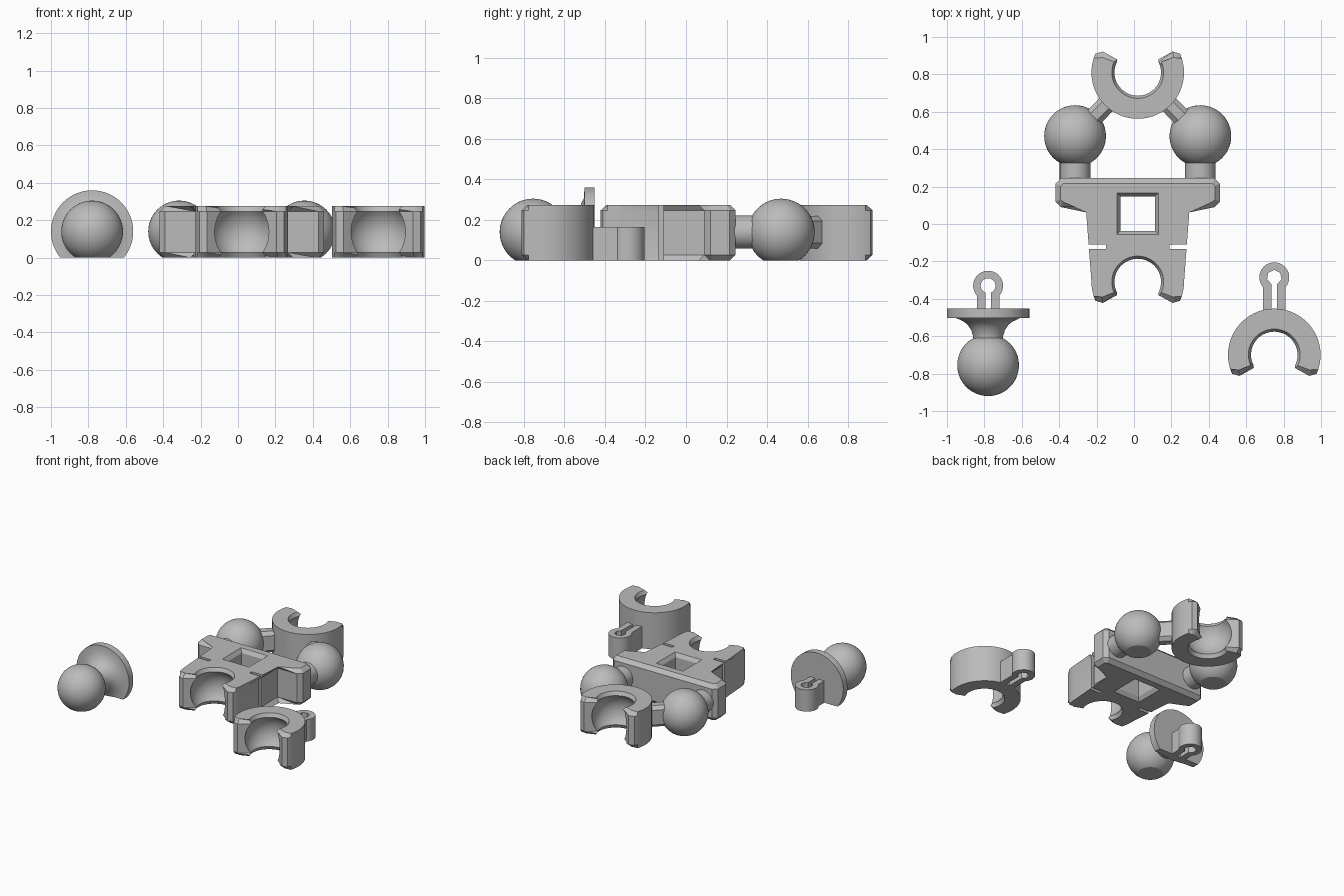
import bpy
import bmesh
from math import sin, cos, radians, sqrt, pi
from mathutils import Matrix, Vector

cube = bpy.data.objects.get("Cube")
if cube:
    bpy.data.objects.remove(cube, do_unlink=True)

GREY = (0.5, 0.5, 0.5, 1)
mat = bpy.data.materials.new("plain grey")
mat.use_nodes = True
mat.diffuse_color = GREY
mat.node_tree.nodes["Principled BSDF"].inputs["Base Color"].default_value = GREY

HEIGHT, MID = 0.275, 0.1375      # slab thickness and its middle
BALL, AXIS = 0.165, 0.14         # ball radius and centre height
CHAMFER = 0.028
R_OUT = 0.2475                   # outer radius of the clips
CX = 0.02                        # centre line of the torso


def polar(r, deg):
    return (r * cos(radians(deg)), r * sin(radians(deg)))


def arc(r, a, b, n):
    return [polar(r, a + (b - a) * i / n) for i in range(n + 1)]


def shade(obj):
    bpy.ops.object.select_all(action="DESELECT")
    obj.select_set(True)
    bpy.context.view_layer.objects.active = obj
    bpy.ops.object.shade_smooth_by_angle(angle=radians(30))


def finish(bm, name, matrix=None, flat_bottom=False, cutters=()):
    """Place the mesh, trim it at the ground if asked, cut it and shade it."""
    if matrix:
        bm.transform(matrix)
    if flat_bottom:
        geom = bm.verts[:] + bm.edges[:] + bm.faces[:]
        cut = bmesh.ops.bisect_plane(bm, geom=geom, plane_co=(0, 0, 0),
                                     plane_no=(0, 0, -1), clear_outer=True)
        rim = [e for e in cut["geom_cut"] if isinstance(e, bmesh.types.BMEdge)]
        bmesh.ops.edgeloop_fill(bm, edges=rim)
    bmesh.ops.recalc_face_normals(bm, faces=bm.faces[:])
    mesh = bpy.data.meshes.new(name)
    bm.to_mesh(mesh)
    bm.free()
    mesh.materials.append(mat)
    obj = bpy.data.objects.new(name, mesh)
    bpy.context.collection.objects.link(obj)
    bpy.context.view_layer.objects.active = obj
    for cutter in cutters:
        mod = obj.modifiers.new("cut", "BOOLEAN")
        mod.operation = "DIFFERENCE"
        mod.solver = "EXACT"
        mod.object = cutter
        bpy.ops.object.modifier_apply(modifier=mod.name)
    for cutter in cutters:
        bpy.data.objects.remove(cutter, do_unlink=True)
    shade(obj)
    return obj


def prism(outline, height, chamfer=0.0):
    bm = bmesh.new()
    low = [bm.verts.new((x, y, 0)) for x, y in outline]
    top = [bm.verts.new((x, y, height)) for x, y in outline]
    bm.faces.new(low[::-1])
    bm.faces.new(top)
    n = len(low)
    for i in range(n):
        j = (i + 1) % n
        bm.faces.new((low[i], low[j], top[j], top[i]))
    if chamfer:
        rims = [e for e in bm.edges if e.verts[0].co.z == e.verts[1].co.z]
        bmesh.ops.bevel(bm, geom=rims, offset=chamfer, segments=1,
                        affect="EDGES", clamp_overlap=False)
    return bm


def lathe(profile, segments=48, phase=0.0):
    """Closed solid turned about z from (radius, z) points."""
    bm = bmesh.new()
    rings = []
    for r, z in profile:
        angles = [phase + 2 * pi * i / segments for i in range(segments)]
        rings.append([bm.verts.new((r * cos(a), r * sin(a), z)) for a in angles])
    for a, b in zip(rings, rings[1:]):
        for i in range(segments):
            j = (i + 1) % segments
            bm.faces.new((a[i], a[j], b[j], b[i]))
    bm.faces.new(rings[0][::-1])
    bm.faces.new(rings[-1])
    return bm


def box(name, size, centre):
    bm = bmesh.new()
    bmesh.ops.create_cube(bm, size=1, matrix=Matrix.Diagonal((*size, 1)))
    return finish(bm, name, Matrix.Translation(centre))


def socket(x, y):
    """Cutter: ball seat with flared rims."""
    seat = 0.166
    zs = [-0.11 + 0.22 * i / 14 for i in range(15)]
    profile = [(0.145, -0.15)] + [(sqrt(seat**2 - z * z), z) for z in zs] + [(0.145, 0.15)]
    return finish(lathe(profile), "socket_cutter", Matrix.Translation((x, y, MID)))


def ball(name, x, y):
    bm = bmesh.new()
    bmesh.ops.create_uvsphere(bm, u_segments=48, v_segments=32, radius=BALL)
    finish(bm, name, Matrix.Translation((x, y, AXIS)), flat_bottom=True)


def jaw():
    """Right half of a clip opening towards -y, from the throat to the side."""
    return [(0, 0.026), polar(0.2175, -31)] + arc(R_OUT, -24, 0, 4)


def mirrored(half):
    return half + [(-x, y) for x, y in reversed(half) if x > 0.001]


def clip(name, x, y, turn=0):
    outline = mirrored(jaw() + arc(R_OUT, 0, 90, 14)[1:])
    place = Matrix.Translation((x, y, 0)) @ Matrix.Rotation(turn, 4, "Z")
    finish(prism(outline, HEIGHT, CHAMFER), name, place, cutters=[socket(x, y)])


def keyhole_tab(name, x, base, eye, hole_segments):
    """Split loop on a short stem."""
    depth = base - eye
    outer = [(0.06, depth)] + arc(0.08, -41, 221, 24) + [(-0.06, depth)]
    inner = [(-0.015, depth)] + arc(0.04, 248, -68, hole_segments) + [(0.015, depth)]
    finish(prism(outer + inner, 0.165), name, Matrix.Translation((x, eye, 0)))


# Torso: T-shaped slab with a ball socket, a window and two side slots
SOCKET_Y = -0.31
half = [(x, y + SOCKET_Y) for x, y in jaw()]
half += [(R_OUT, 0.09), (0.41, 0.09), (0.44, 0.12), (0.44, 0.215), (0.41, 0.245)]
window = finish(lathe([(0.18, -0.16), (0.131, -0.11), (0.131, 0.11), (0.18, 0.16)], 4, pi / 4),
                "window_cutter", Matrix.Translation((CX, 0.055, MID)))
slots = [box("slot_cutter", (0.16, 0.024, 0.4), (CX + s * 0.25, -0.122, MID)) for s in (-1, 1)]
finish(prism(mirrored(half), HEIGHT, CHAMFER), "torso", Matrix.Translation((CX, 0, 0)),
       cutters=[socket(CX, SOCKET_Y), window] + slots)

# Shoulder balls, their necks, and the arms that carry the rear clip
CLIP_Y, BALL_Y, BALL_DX = 0.81, 0.47, 0.335
for side, s in (("left", 1), ("right", -1)):
    x = CX + s * BALL_DX
    ball(side + "_ball", x, BALL_Y)
    finish(lathe([(0.082, 0), (0.082, 0.15)], 32), side + "_neck",
           Matrix.Translation((x, 0.36, AXIS)) @ Matrix.Rotation(pi / 2, 4, "X"))
    start = Vector((x, BALL_Y, AXIS))
    aim = (Vector((CX, CLIP_Y, AXIS)) - start).normalized()
    w, h, c = 0.05, 0.08, 0.025
    section = [(w, h - c), (w - c, h), (c - w, h), (-w, h - c),
               (-w, c - h), (c - w, -h), (w - c, -h), (w, c - h)]
    across = aim.cross(Vector((0, 0, 1)))
    frame = Matrix((across, (0, 0, 1), across.cross((0, 0, 1)))).transposed().to_4x4()
    flip = 1 if frame.col[2].xyz.dot(aim) > 0 else -1
    bm = prism(section, 0.28)
    bm.transform(Matrix.Diagonal((1, 1, flip, 1)))
    finish(bm, side + "_arm", Matrix.Translation(start) @ frame)
clip("rear_clip", CX, CLIP_Y, pi)

# Loose clip with its tab
clip("loose_clip", 0.75, -0.70)
keyhole_tab("loose_clip_tab", 0.75, -0.49, -0.285, 6)

# Loose ball stud: ball, flared neck, round plate and tab
STUD_X = -0.78
ball("stud_ball", STUD_X, -0.755)
flare = [(0.078, -0.64), (0.08, -0.60), (0.09, -0.567), (0.108, -0.54), (0.13, -0.522),
         (0.17, -0.503), (0.22, -0.502), (0.22, -0.452)]
finish(lathe(flare, 64), "stud_plate",
       Matrix.Translation((STUD_X, 0, AXIS)) @ Matrix.Rotation(-pi / 2, 4, "X"), flat_bottom=True)
keyhole_tab("stud_tab", STUD_X, -0.46, -0.33, 16)
